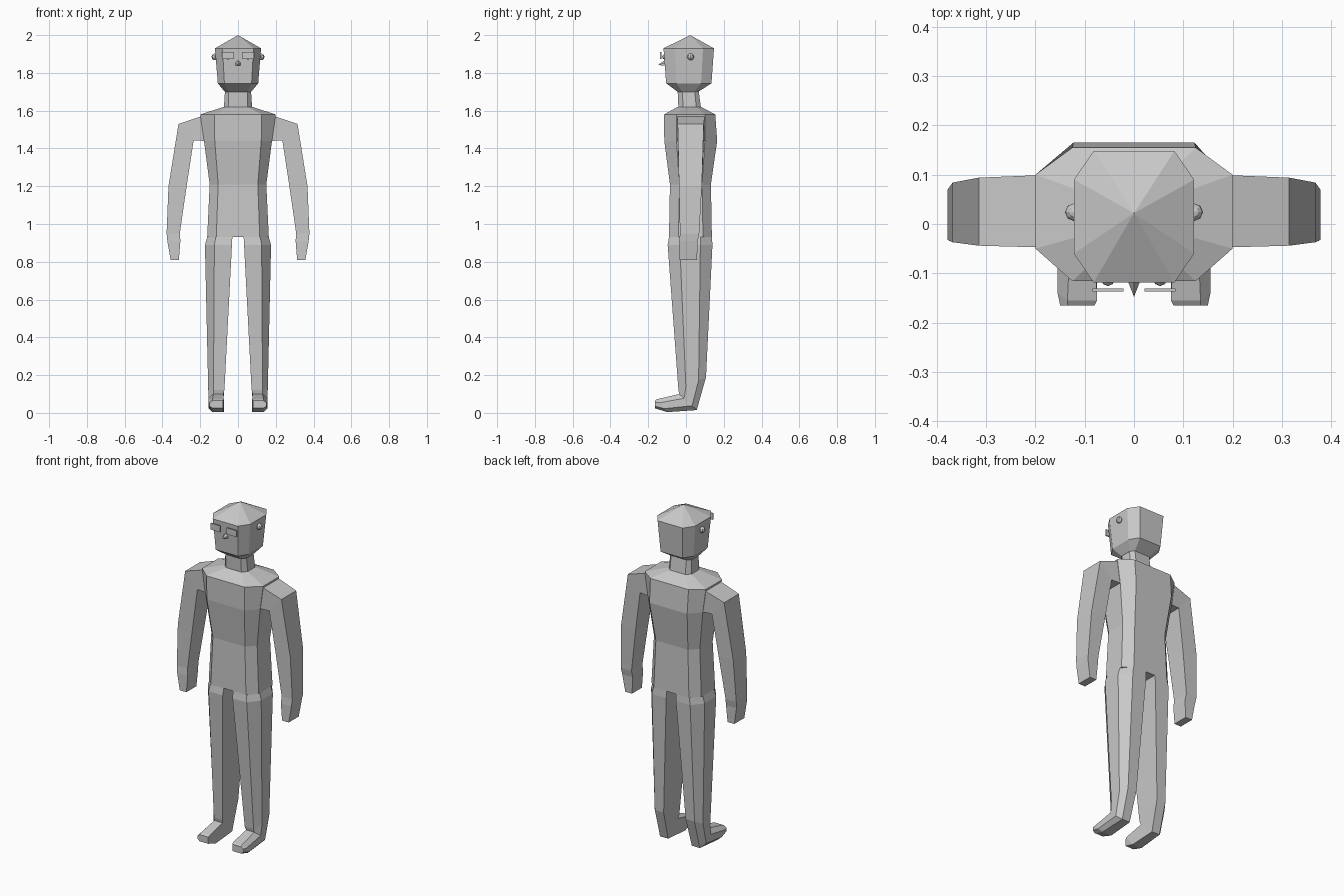
import bpy, bmesh
from mathutils import Matrix

if "Cube" in bpy.data.objects:
    bpy.data.objects.remove(bpy.data.objects["Cube"])

grey = bpy.data.materials.new("plain grey")
grey.diffuse_color = (0.58, 0.58, 0.58, 1)
grey.use_nodes = True
grey.node_tree.nodes["Principled BSDF"].inputs["Base Color"].default_value = grey.diffuse_color


def finish(name, bm):
    bmesh.ops.recalc_face_normals(bm, faces=bm.faces)
    me = bpy.data.meshes.new(name)
    bm.to_mesh(me)
    bm.free()
    me.materials.append(grey)
    ob = bpy.data.objects.new(name, me)
    bpy.context.collection.objects.link(ob)
    return ob


def loft(name, rings, tip=None, side=1):
    """Skin a stack of point rings; side=-1 mirrors in x; tip closes to a point."""
    bm = bmesh.new()
    vs = [[bm.verts.new((side * x, y, z)) for x, y, z in r] for r in rings]
    n = len(vs[0])
    for a, b in zip(vs, vs[1:]):
        for i in range(n):
            j = (i + 1) % n
            bm.faces.new((a[i], a[j], b[j], b[i]))
    bm.faces.new(vs[0])
    if tip:
        t = bm.verts.new(tip)
        for i in range(n):
            bm.faces.new((vs[-1][i], vs[-1][(i + 1) % n], t))
    else:
        bm.faces.new(vs[-1])
    return finish(name, bm)


def octagon(z, hx, fx, y0, y1, s0, s1):
    """Chamfered rectangle: half width hx, front/back half width fx, flanks s0..s1."""
    half = [(fx, y0), (hx, s0), (hx, s1), (fx, y1)]
    return [(x, y, z) for x, y in half] + [(-x, y, z) for x, y in reversed(half)]


def limb(xi, xc, xo, front, back):
    """Half octagon, flat on the inside, tilted between front and back (y, z) points."""
    pts = [(xi, 0), (xc, 0), (xo, .27), (xo, .73), (xc, 1), (xi, 1)]
    return [(x, front[0] + t * (back[0] - front[0]),
             front[1] + t * (back[1] - front[1])) for x, t in pts]


def arm_ring(xi, zi, xo, zo, y0, y1):
    return [(xi, y0, zi), (xo, y0, zo), (xo, y1, zo), (xi, y1, zi)]


# Torso with sloping shoulders
loft("torso", [octagon(.93, .163, .115, -.09, .137, -.04, .09),
               octagon(1.21, .15, .105, -.085, .132, -.035, .085),
               octagon(1.44, .18, .123, -.115, .165, -.05, .10),
               octagon(1.58, .20, .125, -.116, .155, -.05, .10),
               octagon(1.62, .075, .05, -.045, .08, -.015, .055)])

# Neck
loft("neck", [octagon(1.61, .075, .05, -.04, .08, -.015, .055),
              octagon(1.72, .068, .05, -.045, .065, -.02, .045)])

# Head with a pointed crown
loft("head", [octagon(1.70, .07, .05, -.045, .065, -.02, .045),
              octagon(1.745, .107, .072, -.105, .135, -.05, .08),
              octagon(1.93, .122, .082, -.119, .148, -.06, .09)],
     tip=(0, .022, 2.0))

for s, tag in ((1, "left"), (-1, "right")):
    # Leg bending into the foot
    loft(tag + "_leg", [limb(.03, .118, .163, (-.09, .93), (.137, .93)),
                        limb(.032, .125, .175, (-.097, .89), (.14, .89)),
                        limb(.072, .13, .158, (-.04, .12), (.106, .19)),
                        limb(.078, .13, .155, (-.035, .10), (.057, .015)),
                        limb(.075, .135, .155, (-.155, .072), (-.10, .004)),
                        limb(.08, .135, .15, (-.165, .065), (-.165, .025))], side=s)
    # Arm and hand
    loft(tag + "_arm", [arm_ring(.17, 1.44, .17, 1.578, -.048, .10),
                        arm_ring(.235, 1.442, .315, 1.53, -.044, .094),
                        arm_ring(.272, 1.20, .368, 1.20, -.037, .084),
                        arm_ring(.308, .95, .378, .95, -.032, .07),
                        arm_ring(.305, .91, .374, .91, -.035, .062),
                        arm_ring(.313, .81, .357, .81, -.035, .058)], side=s)
    # Ear and eye
    for part, loc, r in (("_ear", (s * .122, .024, 1.885), .018),
                         ("_eye", (s * .053, -.112, 1.885), .014)):
        bm = bmesh.new()
        bmesh.ops.create_uvsphere(bm, u_segments=8, v_segments=6, radius=r,
                                  matrix=Matrix.Translation(loc))
        finish(tag + part, bm)
    # Spectacle lens
    bm = bmesh.new()
    bmesh.ops.create_cube(bm, size=1, matrix=Matrix.Translation((s * .053, -.134, 1.892))
                          @ Matrix.Diagonal((.063, .006, .038, 1)))
    finish(tag + "_lens", bm)

# Nose: a small pyramid pointing forward
loft("nose", [[(-.014, -.112, 1.838), (.014, -.112, 1.838),
               (.014, -.112, 1.853), (0, -.112, 1.868), (-.014, -.112, 1.853)]],
     tip=(0, -.148, 1.842))
